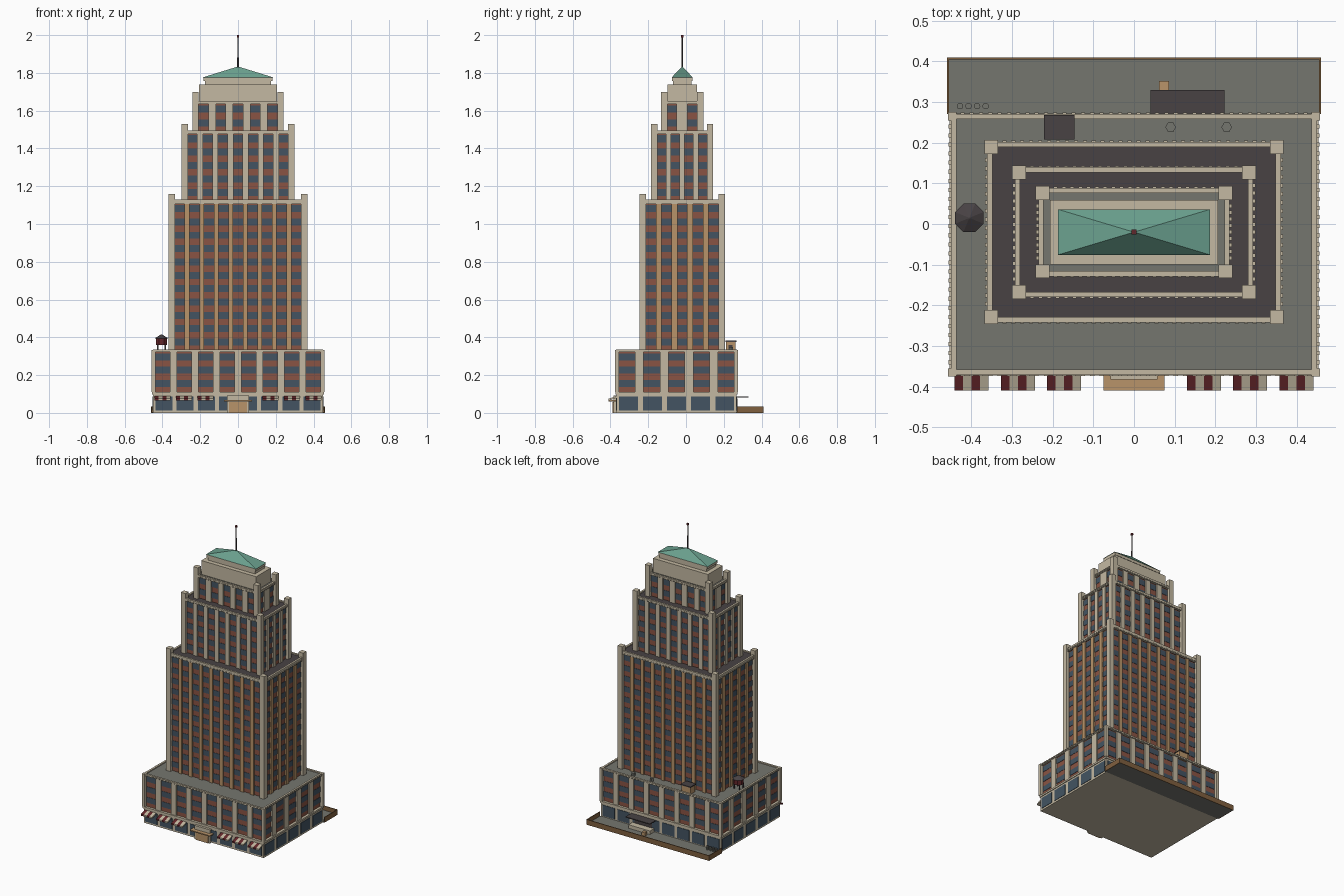
import bpy, bmesh, math
from mathutils import Matrix, Vector

if "Cube" in bpy.data.objects:
    bpy.data.objects.remove(bpy.data.objects["Cube"])


def material(name, hexcode):
    m = bpy.data.materials.new(name)
    c = [int(hexcode[i:i + 2], 16) / 255 for i in (0, 2, 4)]
    m.diffuse_color = [v / 12.92 if v < 0.04 else ((v + 0.055) / 1.055) ** 2.4 for v in c] + [1]
    m.use_nodes = True
    m.node_tree.nodes["Principled BSDF"].inputs["Base Color"].default_value = m.diffuse_color
    return m


STONE = material("pale_stone", "C4B9A2")
BRICK = material("red_brick", "8A5443")
GLASS = material("blue_glass", "435462")
TAN = material("tan_stone", "B8946A")
COPPER = material("green_copper", "6BA18F")
GREY = material("grey_roof", "75766F")
DARK = material("dark_roof", "484244")
RED = material("dark_red", "64262A")
BROWN = material("brown_wall", "80603F")


def finish(name, bm, mat):
    bmesh.ops.recalc_face_normals(bm, faces=bm.faces)
    me = bpy.data.meshes.new(name)
    bm.to_mesh(me)
    bm.free()
    me.materials.append(mat)
    ob = bpy.data.objects.new(name, me)
    bpy.context.collection.objects.link(ob)
    return ob


def boxes(name, mat, *dims):
    """One object from boxes given as (x0, x1, y0, y1, z0, z1)."""
    bm = bmesh.new()
    for x0, x1, y0, y1, z0, z1 in dims:
        mid = Vector((x0 + x1, y0 + y1, z0 + z1)) / 2
        bmesh.ops.create_cube(bm, size=1, matrix=Matrix.Translation(mid)
                              @ Matrix.Diagonal((x1 - x0, y1 - y0, z1 - z0, 1)))
    return finish(name, bm, mat)


def cones(name, mat, sides, r0, r1, z0, z1, *spots):
    bm = bmesh.new()
    for x, y in spots:
        bmesh.ops.create_cone(bm, cap_ends=True, segments=sides, radius1=r0, radius2=r1, depth=z1 - z0,
                              matrix=Matrix.Translation((x, y, (z0 + z1) / 2))
                              @ Matrix.Rotation(math.pi / sides, 4, 'Z'))
    return finish(name, bm, mat)


def block(hx, hy, cy, z0, z1):
    return (-hx, hx, cy - hy, cy + hy, z0, z1)


def ring(hx, hy, cy, z0, z1, t):
    return [(-hx, hx, cy - hy, cy - hy + t, z0, z1), (-hx, hx, cy + hy - t, cy + hy, z0, z1),
            (-hx, -hx + t, cy - hy + t, cy + hy - t, z0, z1), (hx - t, hx, cy - hy + t, cy + hy - t, z0, z1)]


def around(hx, hy, cy, us, vs, w, v, d0, d1, z0, z1):
    """Strips on all four walls: centres us along x, vs along y, spanning depth d0 to d1."""
    out = []
    for s in (-1, 1):
        for u in us:
            a, b = sorted((cy + s * (hy - d0), cy + s * (hy - d1)))
            out.append((u - w / 2, u + w / 2, a, b, z0, z1))
        for u in vs:
            a, b = sorted((s * (hx - d0), s * (hx - d1)))
            out.append((a, b, cy + u - v / 2, cy + u + v / 2, z0, z1))
    return out


def gaps(span, n, w):
    """Centres and width of the strips between n windows of width w."""
    g = (span - n * w) / (n - 1)
    return [-span / 2 + (i + 1) * (w + g) - g / 2 for i in range(n - 1)], g


def bays(span, n, w):
    step = (span - w) / (n - 1)
    return [-span / 2 + w / 2 + i * step for i in range(n)]


def tier(name, hx, hy, cy, z0, zw, z1, nx, ny, w, v, floors, pier, pier_top, strip, roof):
    """Setback storey block: brick core, window bands, pilasters, corner piers, parapet."""
    boxes(name + "_brick_core", BRICK, block(hx - .02, hy - .02, cy, z0, zw))
    step = (zw - z0) / floors
    boxes(name + "_windows", GLASS, *[block(hx - .018, hy - .018, cy, z0 + (i + .38) * step, z0 + (i + .9) * step)
                                      for i in range(floors)])
    us, gx = gaps(2 * (hx - pier), nx, w)
    vs, gy = gaps(2 * (hy - pier), ny, v)
    boxes(name + "_pilasters", strip, *around(hx, hy, cy, us, vs, gx, gy, .01, .022, z0, zw))
    boxes(name + "_corner_piers", STONE, *[(min(s * hx, s * (hx - pier)), max(s * hx, s * (hx - pier)),
                                            cy + min(t * hy, t * (hy - pier)), cy + max(t * hy, t * (hy - pier)),
                                            z0, pier_top) for s in (-1, 1) for t in (-1, 1)])
    boxes(name + "_parapet", STONE, *ring(hx - .007, hy - .004, cy, zw, z1, .013))
    boxes(name + "_roof", roof, block(hx - .015, hy - .015, cy, zw, z1 - .007))
    # small blocks under the parapet
    nu, nv = int(hx / .012), int(hy / .012)
    boxes(name + "_dentils", STONE, *around(hx, hy, cy, bays(2 * (hx - pier) - .02, nu, .01),
                                            bays(2 * (hy - pier) - .02, nv, .01), .01, .01, .001, .012,
                                            zw + .002, zw + .009))


# Podium
PX, PY, PC = .457, .325, -.05
tier("podium", PX, PY, PC, .11, .322, .335, 8, 5, .076, .085, 3, .02, .334, STONE, GREY)
boxes("podium_ground_floor", STONE, block(PX - .008, PY - .008, PC, 0, .11))
boxes("podium_shop_windows", GLASS, *around(PX, PY, PC, bays(.874, 8, .09), bays(.61, 5, .1), .09, .1,
                                            .005, .012, .012, .086))
boxes("podium_string_course", STONE, *ring(PX - .003, PY - .003, PC, .098, .11, .02))

# Tower setbacks
TC = -.02
tier("lower_tower", .368, .226, TC, .33, 1.107, 1.13, 9, 5, .052, .052, 11, .034, 1.16, TAN, DARK)
tier("middle_tower", .3, .164, TC, 1.12, 1.477, 1.495, 7, 4, .05, .045, 5, .034, 1.53, STONE, DARK)
tier("upper_tower", .242, .113, TC, 1.487, 1.635, 1.652, 5, 2, .052, .05, 2, .034, 1.7, STONE, GREY)

# Crown, copper roof and mast
boxes("crown", STONE, block(.206, .079, TC, 1.64, 1.738), block(.176, .05, TC, 1.73, 1.762),
      block(.183, .054, TC, 1.758, 1.777))
bm = bmesh.new()
eaves = [bm.verts.new((x * .187, TC + y * .056, 1.776)) for x, y in ((-1, -1), (1, -1), (1, 1), (-1, 1))]
apex = bm.verts.new((0, TC, 1.834))
bm.faces.new(eaves)
for i in range(4):
    bm.faces.new((eaves[i], eaves[(i + 1) % 4], apex))
finish("copper_roof", bm, COPPER)
cones("mast", DARK, 8, .005, .003, 1.82, 1.992, (0, TC))
boxes("beacon", RED, block(.006, .006, TC, 1.988, 2.0))

# Striped shop awnings, sloping down to the front
FRONT = PC - PY
for cx in (-.4, -.285, -.172, .172, .285, .4):
    for mat, name, first in ((RED, "awning_red", 0), (STONE, "awning_pale", 1)):
        bm = bmesh.new()
        for k in (first, first + 2):
            x0 = cx - .042 + k * .021
            prof = [(.01, .09), (-.034, .075), (-.034, .065), (.01, .08)]
            a, b = [[bm.verts.new((x, FRONT + y, z)) for y, z in prof] for x in (x0, x0 + .021)]
            bm.faces.new(a)
            bm.faces.new(b)
            for i in range(4):
                bm.faces.new((a[i], a[(i + 1) % 4], b[(i + 1) % 4], b[i]))
        finish(name, bm, mat)

# Main entrance
boxes("entrance_surround", STONE, (-.058, .058, FRONT - .008, FRONT + .02, 0, .092))
boxes("entrance_doors", TAN, (-.048, .048, FRONT - .013, FRONT, 0, .058))
boxes("entrance_canopy", TAN, (-.075, .075, FRONT - .034, FRONT + .01, .06, .067))

# Rear service yard
BACK = PC + PY
boxes("yard_floor", GREY, (-.455, .455, BACK - .01, .406, 0, .006))
boxes("yard_wall", BROWN, (-.46, .46, .405, .41, 0, .035),
      *[(x, x + .005, BACK - .005, .405, 0, .035) for x in (-.46, .455)])
boxes("loading_dock", STONE, (.05, .21, BACK - .01, .315, .006, .03))
boxes("loading_door", DARK, (.065, .195, BACK - .01, BACK - .002, .03, .075))
boxes("loading_canopy", DARK, (.04, .222, BACK - .01, .33, .081, .087))
boxes("crate", TAN, (.062, .086, .328, .352, .006, .028))
cones("bins", GREY, 10, .007, .008, .006, .03, *[(-.428 + i * .021, .29) for i in range(4)])

# Podium roof: water tank, stair house, vents
TANK = (-.405, .015)
boxes("tank_legs", DARK, *[(TANK[0] + s * .02 - .003, TANK[0] + s * .02 + .003,
                            TANK[1] + t * .02 - .003, TANK[1] + t * .02 + .003, .32, .362)
                           for s in (-1, 1) for t in (-1, 1)])
cones("water_tank", RED, 8, .032, .032, .36, .396, TANK)
cones("tank_roof", DARK, 8, .038, .002, .395, .416, TANK)
boxes("stair_house", TAN, (-.216, -.149, .212, .262, .32, .376))
boxes("stair_house_roof", DARK, (-.221, -.146, .208, .268, .376, .382))
boxes("stair_house_door", DARK, (-.15, -.147, .226, .246, .328, .36))
cones("roof_vents", GREY, 6, .013, .013, .32, .35, (.09, .238), (.228, .238))
